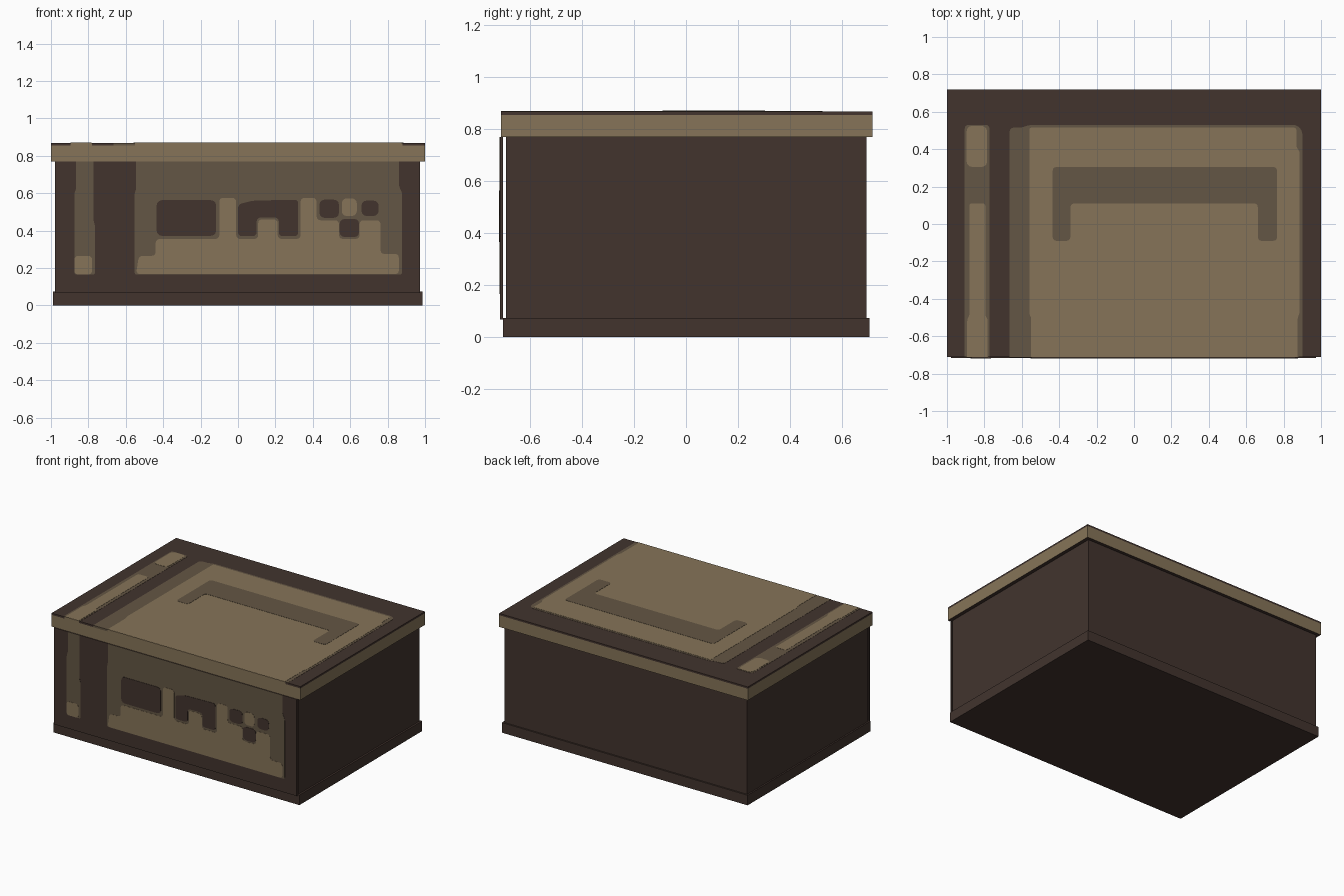
import bpy, bmesh

cube = bpy.data.objects.get("Cube")
if cube:
    bpy.data.objects.remove(cube, do_unlink=True)


def material(name, rgb):
    mat = bpy.data.materials.new(name)
    mat.use_nodes = True
    mat.diffuse_color = (*rgb, 1)
    mat.node_tree.nodes["Principled BSDF"].inputs["Base Color"].default_value = (*rgb, 1)
    return mat


DARK = material("dark brown", (0.054, 0.034, 0.027))
MID = material("dull brown", (0.127, 0.093, 0.058))
LIGHT = material("tan", (0.238, 0.175, 0.098))
STEP = 0.0013        # thickness of one paint layer
LID_TOP = 0.868
LID_FRONT = -0.712
PANEL_FRONT = -0.7165
PANEL_TOP = 0.77


def finish(bm, name, *mats):
    bmesh.ops.recalc_face_normals(bm, faces=bm.faces[:])
    mesh = bpy.data.meshes.new(name)
    bm.to_mesh(mesh)
    bm.free()
    for mat in mats:
        mesh.materials.append(mat)
    obj = bpy.data.objects.new(name, mesh)
    bpy.context.collection.objects.link(obj)
    return obj


def box(name, lo, hi, *mats):
    bm = bmesh.new()
    bmesh.ops.create_cube(bm, size=1)
    for v in bm.verts:
        v.co = [(a + b) / 2 + c * (b - a) for a, b, c in zip(lo, hi, v.co)]
    return finish(bm, name, *mats)


def rect(x0, x1, y0, y1):
    return [(x0, y0), (x1, y0), (x1, y1), (x0, y1)]


def plate(name, side, points, layer, mat, radius=0.02):
    """Thin painted plate with rounded corners, on the lid top or the front."""
    bm = bmesh.new()
    bm.faces.new([bm.verts.new((u, v, 0)) for u, v in points])
    # corners on the edge shared by lid and front stay sharp
    edge = LID_FRONT if side == "top" else PANEL_TOP
    round_verts = [v for v in bm.verts if abs(v.co.y - edge) > 0.001]
    bmesh.ops.bevel(bm, geom=round_verts, offset=radius, segments=3,
                    profile=0.5, affect='VERTICES', clamp_overlap=True)
    out = bmesh.ops.extrude_face_region(bm, geom=bm.faces[:])
    for item in out["geom"]:
        if isinstance(item, bmesh.types.BMVert):
            item.co.z = layer * STEP
    for v in bm.verts:
        u, w, h = v.co
        v.co = (u, w, LID_TOP + h) if side == "top" else (u, PANEL_FRONT - h, w)
    return finish(bm, name, mat)


# Main structure
box("base", (-0.99, -0.704, 0), (0.987, 0.706, 0.073), DARK)
box("body", (-0.979, -0.694, 0.07), (0.974, 0.695, 0.775), DARK)
box("front_panel", (-0.979, PANEL_FRONT, 0.067), (0.974, -0.704, PANEL_TOP), DARK)
rim = box("lid_rim", (-1, LID_FRONT, 0.77), (1, 0.718, 0.855), LIGHT, DARK)
for face in rim.data.polygons:
    face.material_index = 1 if abs(face.normal.z) > 0.5 else 0
box("lid_top", (-1, LID_FRONT, 0.855), (1, 0.718, LID_TOP), DARK)

# Painted areas of the lid
plate("lid_strip", "top", rect(-0.905, -0.772, LID_FRONT, 0.53), 1, MID)
plate("lid_strip_back_patch", "top", rect(-0.895, -0.785, 0.305, 0.525), 2, LIGHT, 0.03)
plate("lid_strip_front_patch", "top",
      [(-0.892, LID_FRONT), (-0.782, LID_FRONT), (-0.782, -0.51), (-0.795, -0.49),
       (-0.795, 0.11), (-0.88, 0.11), (-0.88, -0.49), (-0.892, -0.51)], 2, LIGHT, 0.015)
plate("lid_panel_border", "top",
      [(-0.665, LID_FRONT), (0.9, LID_FRONT), (0.9, 0.5), (0.87, 0.53),
       (-0.56, 0.53), (-0.6, 0.515), (-0.665, 0.515)], 1, MID)
plate("lid_panel", "top",
      [(-0.55, LID_FRONT), (0.875, LID_FRONT), (0.875, -0.5), (0.885, -0.48),
       (0.885, 0.39), (0.868, 0.41), (0.868, 0.515), (-0.56, 0.515),
       (-0.56, -0.48), (-0.55, -0.5)], 2, LIGHT)
plate("lid_bracket_mark", "top",
      [(-0.435, -0.09), (-0.34, -0.09), (-0.34, 0.11), (0.662, 0.11),
       (0.662, -0.09), (0.765, -0.09), (0.765, 0.305), (-0.435, 0.305)], 3, MID)

# Lid paint carried over the front edge
for name, x0, x1, mat in (("strip", -0.895, -0.78, LIGHT),
                          ("border", -0.665, -0.55, MID),
                          ("panel", -0.55, 0.88, LIGHT)):
    box("lid_edge_" + name, (x0, LID_FRONT - STEP, 0.855),
        (x1, LID_FRONT, LID_TOP + STEP), mat)

# Painted areas of the front panel
plate("front_strip", "front",
      [(-0.875, 0.165), (-0.765, 0.165), (-0.765, 0.43), (-0.772, 0.45),
       (-0.772, PANEL_TOP), (-0.866, PANEL_TOP), (-0.866, 0.62), (-0.875, 0.6)], 1, MID, 0.01)
plate("front_strip_patch", "front", rect(-0.875, -0.78, 0.165, 0.265), 2, LIGHT)
plate("front_field", "front",
      [(-0.553, 0.165), (0.878, 0.165), (0.878, 0.6), (0.86, 0.64),
       (0.86, PANEL_TOP), (-0.545, PANEL_TOP), (-0.545, 0.62), (-0.553, 0.6)], 1, MID, 0.012)
plate("front_skyline", "front",
      [(-0.545, 0.167), (0.86, 0.167), (0.86, 0.275), (0.762, 0.275), (0.762, 0.455),
       (0.65, 0.455), (0.65, 0.355), (0.54, 0.355), (0.54, 0.455), (0.42, 0.455),
       (0.42, 0.575), (0.335, 0.575), (0.335, 0.355), (0.212, 0.355), (0.212, 0.46),
       (0.108, 0.46), (0.108, 0.355), (-0.01, 0.355), (-0.01, 0.575), (-0.1, 0.575),
       (-0.1, 0.355), (-0.44, 0.355), (-0.44, 0.265), (-0.53, 0.265)], 2, LIGHT)
plate("front_tan_spot", "front", rect(0.555, 0.635, 0.478, 0.572), 2, LIGHT, 0.025)
plate("front_dark_arch", "front",
      [(0, 0.37), (0.1, 0.37), (0.1, 0.47), (0.218, 0.47), (0.218, 0.37),
       (0.322, 0.37), (0.322, 0.565), (0.08, 0.56), (0, 0.54)], 3, DARK)
for i, area in enumerate(((-0.435, -0.117, 0.372, 0.562), (0.435, 0.54, 0.468, 0.565),
                          (0.66, 0.752, 0.478, 0.56), (0.543, 0.648, 0.365, 0.462))):
    plate(f"front_dark_spot_{i + 1}", "front", rect(*area), 3, DARK, 0.027)
